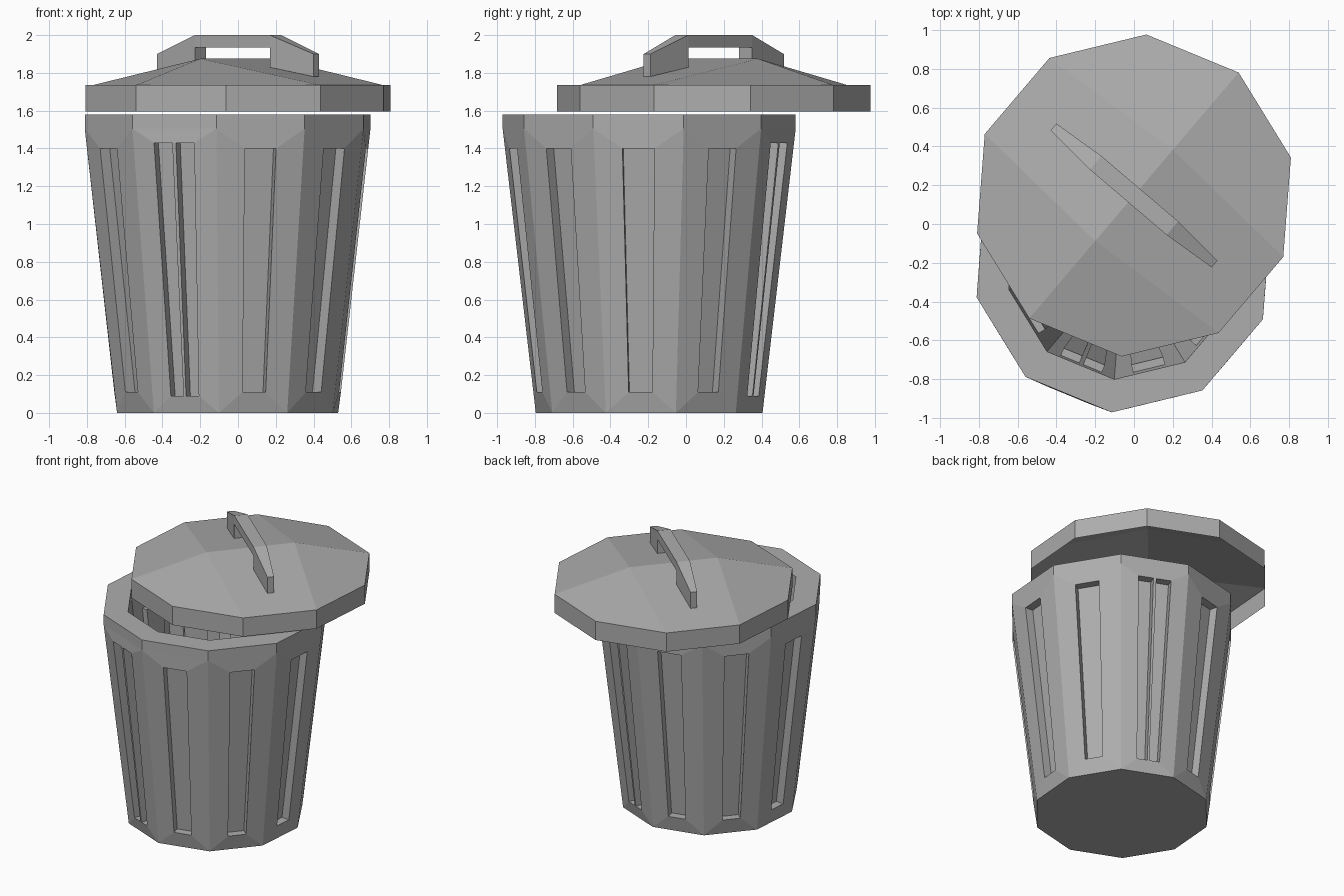
import bpy, bmesh
from math import radians, cos, sin, pi
from mathutils import Vector

cube = bpy.data.objects.get("Cube")
if cube:
    bpy.data.objects.remove(cube)

SIDES = 10
START = radians(-22.4)          # direction of the first corner
STEP = 2 * pi / SIDES

metal = bpy.data.materials.new("grey metal")
metal.use_nodes = True
grey = (0.42, 0.42, 0.42, 1)
metal.diffuse_color = grey
metal.node_tree.nodes["Principled BSDF"].inputs["Base Color"].default_value = grey


def finish(name, bm, location=(0, 0, 0), turn=0):
    bmesh.ops.remove_doubles(bm, verts=bm.verts, dist=0.0005)
    bmesh.ops.recalc_face_normals(bm, faces=bm.faces)
    mesh = bpy.data.meshes.new(name)
    bm.to_mesh(mesh)
    bm.free()
    mesh.materials.append(metal)
    obj = bpy.data.objects.new(name, mesh)
    obj.location = location
    obj.rotation_euler.z = turn
    bpy.context.collection.objects.link(obj)
    return obj


def face(bm, points):
    return bm.faces.new([bm.verts.new(p) for p in points])


def bridge(bm, low, high):
    for i in range(len(low)):
        j = (i + 1) % len(low)
        face(bm, (low[i], low[j], high[j], high[i]))


def ring(radius, z):
    return [Vector((radius * cos(START + i * STEP), radius * sin(START + i * STEP), z))
            for i in range(SIDES)]


def panel(bm, low_a, low_b, high_a, high_b, double, bulge, depth):
    """One wall side with a raised frame around one or two sunken slots."""
    out = (low_a + low_b) / 2
    out.z = 0
    out.normalize()
    side = Vector((-out.y, out.x, 0))
    low_mid, high_mid = (low_a + low_b) / 2, (high_a + high_b) / 2
    z0, z1 = (0.09, 1.43) if double else (0.11, 1.4)
    half = {z0: 0.08, z1: 0.115} if double else {z0: 0.063, z1: 0.085}

    def at(s, z, push):
        t = (z - low_mid.z) / (high_mid.z - low_mid.z)
        return low_mid.lerp(high_mid, t) + side * s * half[z] + out * push

    def loop(s0, s1, push):
        return [at(s0, z0, push), at(s1, z0, push), at(s1, z1, push), at(s0, z1, push)]

    bridge(bm, [low_a, low_b, high_b, high_a], loop(-1, 1, bulge))
    slots = [(-1, -0.09), (0.09, 1)] if double else [(-1, 1)]
    if double:
        face(bm, loop(-0.09, 0.09, bulge))
    for s0, s1 in slots:
        floor = loop(s0, s1, bulge - depth)
        bridge(bm, loop(s0, s1, bulge), floor)
        face(bm, floor)


def wall(bm, low, high, bulge, depth):
    for i in range(SIDES):
        j = (i + 1) % SIDES
        panel(bm, low[i], low[j], high[i], high[j], i in (2, 7), bulge, depth)


# Bin body: slotted outer wall, straight rim band, flat rim, ribbed inner wall
bm = bmesh.new()
base, shoulder, rim = ring(0.602, 0), ring(0.778, 1.505), ring(0.778, 1.58)
inner_rim, inner_shoulder, inner_base = ring(0.607, 1.58), ring(0.605, 1.5), ring(0.45, 0.06)
face(bm, base)
wall(bm, base, shoulder, 0.012, 0.06)
bridge(bm, shoulder, rim)
bridge(bm, rim, inner_rim)
bridge(bm, inner_rim, inner_shoulder)
wall(bm, inner_base, inner_shoulder, 0, 0.04)
face(bm, inner_base)
finish("bin_body", bm, (-0.055, -0.195, 0))

# Lid: open shell with a hipped roof on a short ridge
bm = bmesh.new()
lip, eave = ring(0.832, 1.595), ring(0.832, 1.735)
bridge(bm, lip, eave)
ridge_a, ridge_b = Vector((0.2, 0.235, 1.875)), Vector((-0.2, -0.235, 1.875))
for first, peak in ((0, ridge_a), (2, ridge_a), (5, ridge_b), (7, ridge_b)):
    face(bm, [eave[(first + k) % SIDES] for k in range(3)] + [peak])
face(bm, (eave[4], eave[5], ridge_b, ridge_a))
face(bm, (eave[9], eave[0], ridge_a, ridge_b))
LID = (0, 0.147, 0)
finish("lid", bm, LID)

# Handle: tapered legs joined by a straight bar, mirrored about its middle
bm = bmesh.new()
leg = [(0.26, 1.83), (0.545, 1.78), (0.545, 1.9), (0.26, 2.0), (0.26, 1.935)]


def handle_point(u, z, edge):
    return Vector((u, edge * (0.046 if abs(u) < 0.3 else 0.023), z))


for m in (-1, 1):
    near, far = [[handle_point(m * u, z, e) for u, z in leg] for e in (-1, 1)]
    face(bm, near)
    face(bm, far)
    for i in (0, 1, 2, 4):
        j = (i + 1) % len(leg)
        face(bm, (near[i], near[j], far[j], far[i]))
    face(bm, [handle_point(u, z, m) for u, z in ((-0.26, 1.935), (0.26, 1.935), (0.26, 2.0), (-0.26, 2.0))])
for z in (1.935, 2.0):
    face(bm, [handle_point(u, z, e) for u, e in ((-0.26, -1), (0.26, -1), (0.26, 1), (-0.26, 1))])
finish("lid_handle", bm, LID, START - STEP / 2)
